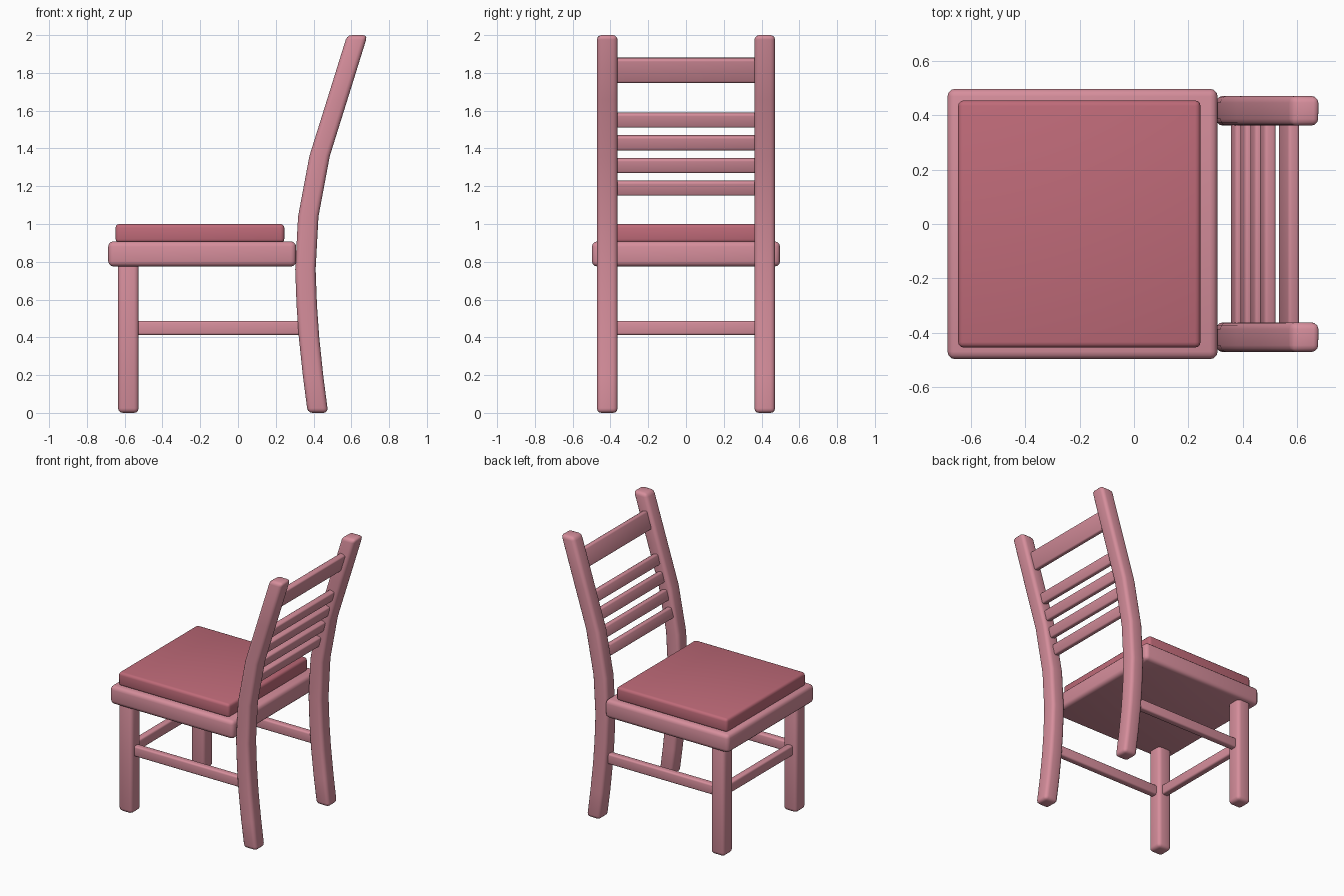
import bpy, bmesh, math

if "Cube" in bpy.data.objects:
    bpy.data.objects.remove(bpy.data.objects["Cube"])


def material(name, color):
    m = bpy.data.materials.new(name)
    m.diffuse_color = (*color, 1)
    m.use_nodes = True
    m.node_tree.nodes["Principled BSDF"].inputs["Base Color"].default_value = m.diffuse_color
    return m


PINK = material("pink wood", (0.67, 0.27, 0.33))
ROSE = material("rose cushion", (0.52, 0.145, 0.19))


def finish(name, bm, mat, bevel):
    """Turn a bmesh into an object with softly rounded edges."""
    bmesh.ops.recalc_face_normals(bm, faces=bm.faces)
    me = bpy.data.meshes.new(name)
    bm.to_mesh(me)
    bm.free()
    me.materials.append(mat)
    ob = bpy.data.objects.new(name, me)
    bpy.context.collection.objects.link(ob)
    mod = ob.modifiers.new("rounding", "BEVEL")
    mod.width = bevel
    mod.segments = 3
    mod.limit_method = "ANGLE"
    mod.angle_limit = math.radians(40)
    bpy.ops.object.select_all(action="DESELECT")
    ob.select_set(True)
    bpy.context.view_layer.objects.active = ob
    bpy.ops.object.modifier_apply(modifier=mod.name)
    bpy.ops.object.shade_smooth_by_angle(angle=math.radians(40))
    return ob


def box(name, x, y, z, mat=PINK, bevel=0.025, tilt=0):
    """Box from (min, max) ranges, optionally leaning about the y axis."""
    bm = bmesh.new()
    bmesh.ops.create_cube(bm, size=1)
    for v in bm.verts:
        v.co.x *= x[1] - x[0]
        v.co.y *= y[1] - y[0]
        v.co.z *= z[1] - z[0]
    ob = finish(name, bm, mat, bevel)
    ob.location = (sum(x) / 2, sum(y) / 2, sum(z) / 2)
    ob.rotation_euler.y = tilt
    return ob


# Seat and cushion
box("seat", (-0.687, 0.308), (-0.498, 0.498), (0.775, 0.908), bevel=0.028)
box("cushion", (-0.648, 0.245), (-0.455, 0.455), (0.9, 1.0), ROSE, 0.02)

# Curved back post: centre line as (z, x)
PATH = [(0, 0.423), (0.2, 0.397), (0.4, 0.376), (0.57, 0.364), (0.76, 0.357),
        (1.04, 0.372), (1.36, 0.432), (1.66, 0.526), (2.0, 0.632)]


def back_post(name, y):
    bm = bmesh.new()
    rings = []
    for z, x in PATH:
        rings.append([bm.verts.new((x + sx * 0.054, y + sy * 0.055, z))
                      for sx, sy in ((-1, -1), (1, -1), (1, 1), (-1, 1))])
    for a, b in zip(rings, rings[1:]):
        for i in range(4):
            j = (i + 1) % 4
            bm.faces.new((a[i], a[j], b[j], b[i]))
    bm.faces.new(rings[0])
    bm.faces.new(rings[-1])
    finish(name, bm, PINK, 0.025)


# Legs, posts and side stretchers, mirrored in y
for side, s in (("near", -1), ("far", 1)):
    y = s * 0.417
    back_post(side + "_back_post", y)
    box(side + "_front_leg", (-0.635, -0.526), (y - 0.055, y + 0.055), (0, 0.8))
    box(side + "_side_stretcher", (-0.55, 0.35), (y - 0.025, y + 0.025),
        (0.412, 0.487), bevel=0.012)

# Stretcher between the two front legs
box("front_stretcher", (-0.605, -0.555), (-0.39, 0.39), (0.412, 0.487), bevel=0.012)

# Back slats leaning with the posts
for i in range(4):
    z, x = 1.19 + 0.12 * i, 0.385 + 0.036 * i
    box(f"back_slat_{i + 1}", (x - 0.022, x + 0.022), (-0.39, 0.39),
        (z - 0.039, z + 0.039), bevel=0.012, tilt=0.27)
box("top_rail", (0.549, 0.593), (-0.39, 0.39), (1.748, 1.88), bevel=0.012, tilt=0.3)
